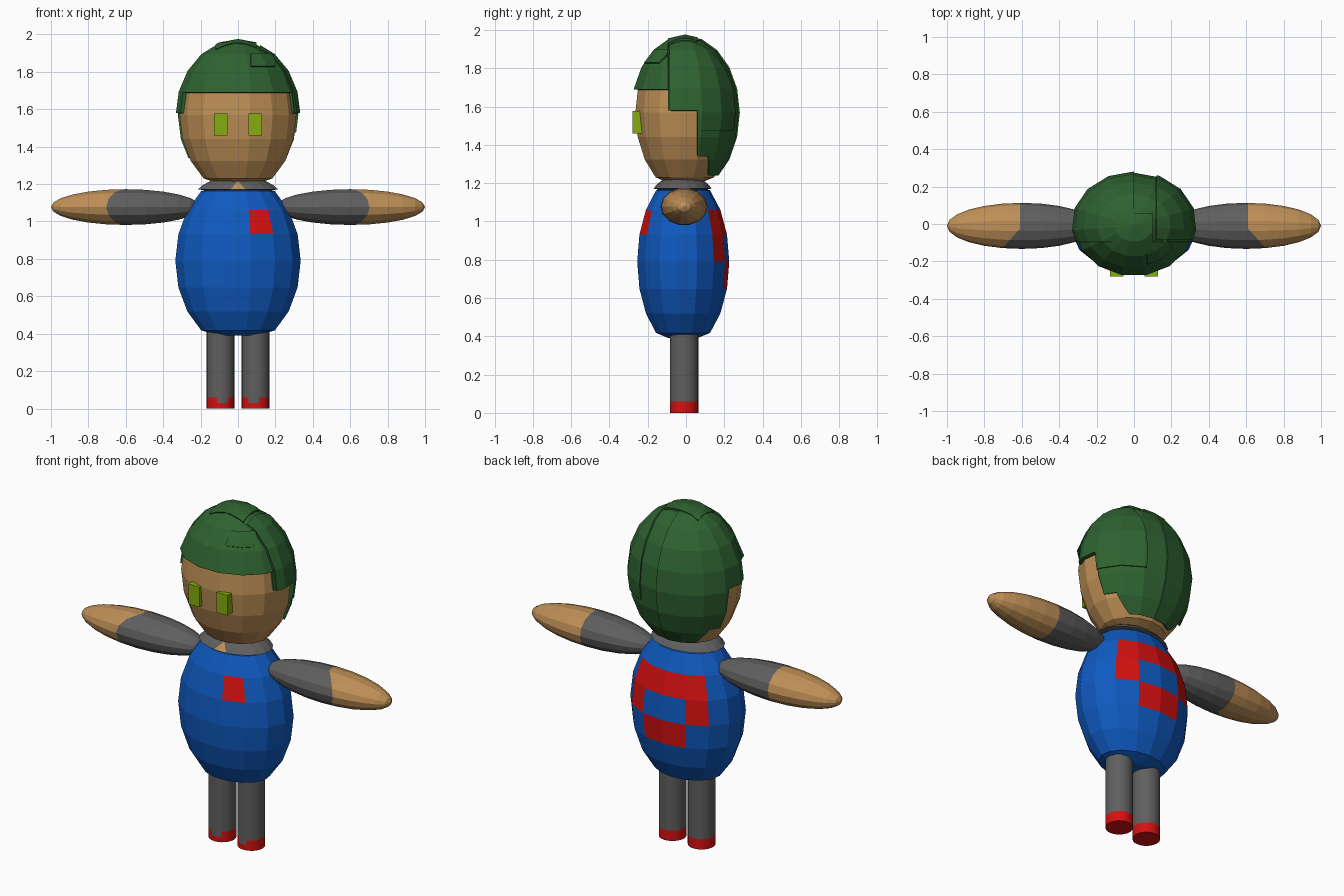
import bpy, bmesh, math
from mathutils import Vector

if "Cube" in bpy.data.objects:
    bpy.data.objects.remove(bpy.data.objects["Cube"])


def lin(c):
    c /= 255
    return c / 12.92 if c <= 0.04045 else ((c + 0.055) / 1.055) ** 2.4


def mat(name, *rgb):
    m = bpy.data.materials.new(name)
    m.diffuse_color = (*[lin(c) for c in rgb], 1)
    m.use_nodes = True
    m.node_tree.nodes["Principled BSDF"].inputs["Base Color"].default_value = m.diffuse_color
    return m


SKIN = mat("skin_tan", 190, 143, 86)
GREY = mat("cloth_grey", 95, 95, 95)
BLUE = mat("shirt_blue", 15, 90, 192)
RED = mat("bright_red", 215, 16, 16)
GREEN = mat("hair_green", 46, 98, 48)
LIME = mat("eye_lime", 132, 172, 14)


def finish(name, bm, mats, rule=None):
    """Turn a bmesh into an object; rule picks the material from the face centre."""
    bmesh.ops.recalc_face_normals(bm, faces=bm.faces[:])
    if rule:
        for f in bm.faces:
            f.material_index = int(rule(f.calc_center_median()))
    me = bpy.data.meshes.new(name)
    bm.to_mesh(me)
    bm.free()
    for m in mats:
        me.materials.append(m)
    ob = bpy.data.objects.new(name, me)
    bpy.context.collection.objects.link(ob)
    return ob


def lathe(profile, sx=1, sy=1, cx=0, cy=0, segs=15):
    """Spin (radius, z) pairs around z, starting at the back."""
    bm = bmesh.new()
    rings = []
    for r, z in profile:
        n = segs if r > 1e-4 else 1
        rings.append([bm.verts.new((cx + r * sx * math.sin(2 * math.pi * i / segs),
                                    cy + r * sy * math.cos(2 * math.pi * i / segs), z))
                      for i in range(n)])
    for a, b in zip(rings, rings[1:]):
        for i in range(segs):
            j = (i + 1) % segs
            quad = [a[i % len(a)], a[j % len(a)], b[j % len(b)], b[i % len(b)]]
            bm.faces.new(list(dict.fromkeys(quad)))
    return bm


def egg(cz, up, low, zmin=-9, zmax=9, rings=10):
    """Unit-radius egg profile with its ends flattened between zmin and zmax."""
    pts = []
    for i in range(rings + 1):
        a = math.pi * (i / rings - 0.5)
        s = math.sin(a)
        z = cz + s * (up if s > 0 else low)
        pts.append((max(0, math.cos(a)), min(max(z, zmin), zmax)))
    return pts


def cut(bm, co, no):
    bmesh.ops.bisect_plane(bm, geom=bm.verts[:] + bm.edges[:] + bm.faces[:],
                           plane_co=Vector(co), plane_no=Vector(no))


# Shirt: emblem square on the chest, checked patch on the back
def shirt_rule(c):
    row = 1 if 0.925 < c.z < 1.06 else 2 if 0.79 < c.z < 0.93 else 3 if 0.65 < c.z < 0.79 else 0
    col = round((math.degrees(math.atan2(c.x / 0.337, (c.y + 0.017) / 0.243)) - 12) / 24)
    if row == 1 and col == 6:
        return 1
    return (row, col) in {(1, 1), (1, 0), (1, -1), (1, -2), (2, 1), (2, -2), (3, 0), (3, -1)}


bm = lathe(egg(0.79, 0.46, 0.46, 0.39, 1.19), 0.337, 0.243, cy=-0.017)
finish("shirt_body", bm, [BLUE, RED], shirt_rule)

# Head and neck
HEAD_Y = -0.008
finish("head", lathe(egg(1.57, 0.375, 0.42, 1.2), 0.314, 0.262, cy=HEAD_Y), [SKIN])
finish("neck", lathe([(0.12, 1.1), (0.12, 1.24)], 1, 0.8, cy=-0.015), [SKIN])

# Collar: sloping band with an open wedge at the throat
bm = lathe([(0.17, 1.165), (0.217, 1.172), (0.19, 1.195), (0.14, 1.222), (0.1, 1.222)],
           1, 0.7, cy=-0.018, segs=18)
for s in (-1, 1):
    cut(bm, (0, 0, 1.215), (s, 0, 0.95))
finish("collar", bm, [GREY, SKIN], lambda c: c.y < -0.05 and abs(c.x) < (1.215 - c.z) * 0.95)


# Hair: thick shell pieces cut out of an enlarged head
def hair(name, grow, cuts, keep):
    bm = lathe(egg(1.57, 0.38 + grow, 0.42, 1.2), 0.314 + grow, 0.265 + grow, cy=HEAD_Y + 0.003)
    for axis, v in cuts:
        co, no = [0, 0, 0], [0, 0, 0]
        co[axis], no[axis] = v, 1
        cut(bm, co, no)
    bmesh.ops.delete(bm, geom=[f for f in bm.faces if not keep(f.calc_center_median())],
                     context='FACES')
    ob = finish(name, bm, [GREEN])
    # keep the surface facing outward so the thickness grows inward
    me = ob.data
    if sum((p.center - Vector((0, 0, 1.57))).dot(p.normal) for p in me.polygons) < 0:
        me.flip_normals()
    mod = ob.modifiers.new("thickness", 'SOLIDIFY')
    mod.thickness = 0.03
    mod.offset = -1
    return ob


def back_rule(c):
    if c.y < -0.095:
        return False
    return (c.z > 1.58 or (c.y > 0.06 and c.z > 1.34)
            or (c.y > 0.12 and c.z > 1.24))


back_cuts = [(1, -0.095), (1, 0.06), (1, 0.12), (2, 1.58), (2, 1.34), (2, 1.24), (0, 0)]
hair("hair_front", 0.022, [(1, -0.095), (2, 1.69)], lambda c: c.y < -0.095 and c.z > 1.69)
hair("hair_back_left", 0.021, back_cuts, lambda c: back_rule(c) and c.x < 0)
hair("hair_back_right", 0.014, back_cuts, lambda c: back_rule(c) and c.x > 0)
# Raised locks
hair("hair_side_lock", 0.022, [(1, -0.085), (1, 0.06), (2, 1.475), (2, 1.58), (0, 0.12)],
     lambda c: c.x > 0.12 and c.y > -0.085 and (c.z > 1.58 or (c.y > 0.06 and c.z > 1.475)))
hair("hair_brow_lock", 0.03, [(0, 0.07), (0, 0.2), (1, -0.15), (2, 1.83), (2, 1.9)],
     lambda c: 0.07 < c.x < 0.2 and c.y < -0.11 and 1.83 < c.z < 1.9)
hair("hair_crown_lock", 0.026, [(0, -0.12), (0, 0.1), (1, -0.095), (1, 0.06), (2, 1.88)],
     lambda c: -0.12 < c.x < 0.1 and -0.095 < c.y < 0.06 and c.z > 1.88)

# Eyes
for s, side in ((-1, "left"), (1, "right")):
    bm = bmesh.new()
    bmesh.ops.create_cube(bm, size=1)
    bmesh.ops.scale(bm, vec=(0.072, 0.06, 0.118), verts=bm.verts)
    bmesh.ops.translate(bm, vec=(s * 0.091, -0.25, 1.518), verts=bm.verts)
    finish(side + "_eye", bm, [LIME])

# Arms: grey sleeve, bare forearm
for s, side in ((-1, "left"), (1, "right")):
    bm = lathe(egg(0, 0.4, 0.4, rings=12), 0.098, 0.123, segs=14)
    for v in bm.verts:
        x, y, z = v.co
        v.co = (s * (0.6 + z), y - 0.01, 1.077 + x)
    cut(bm, (s * 0.61, 0, 0), (1, 0, 0))
    cut(bm, (s * 0.61, -0.025, 0), (s, 0.9, 0))
    finish(side + "_arm", bm, [GREY, SKIN],
           lambda c: abs(c.x) > 0.61 and abs(c.x) - 0.61 > (-0.025 - c.y) * 0.9)

# Legs: grey tubes with red soles notched at the front
for s, side in ((-1, "left"), (1, "right")):
    cx = s * 0.094

    def shoe_rule(c):
        notch = c.z > 0.03 and c.y < -0.01 and abs(c.x - s * 0.088) < 0.027
        return c.z < 0.06 and not notch

    bm = lathe([(0, 0), (1, 0), (1, 0.03), (1, 0.06), (1, 0.47), (0, 0.47)],
               0.074, 0.074, cx=cx, cy=-0.01, segs=24)
    ob = finish(side + "_leg", bm, [GREY, RED], shoe_rule)
    bpy.ops.object.select_all(action='DESELECT')
    ob.select_set(True)
    bpy.context.view_layer.objects.active = ob
    bpy.ops.object.shade_smooth_by_angle(angle=math.radians(40))
